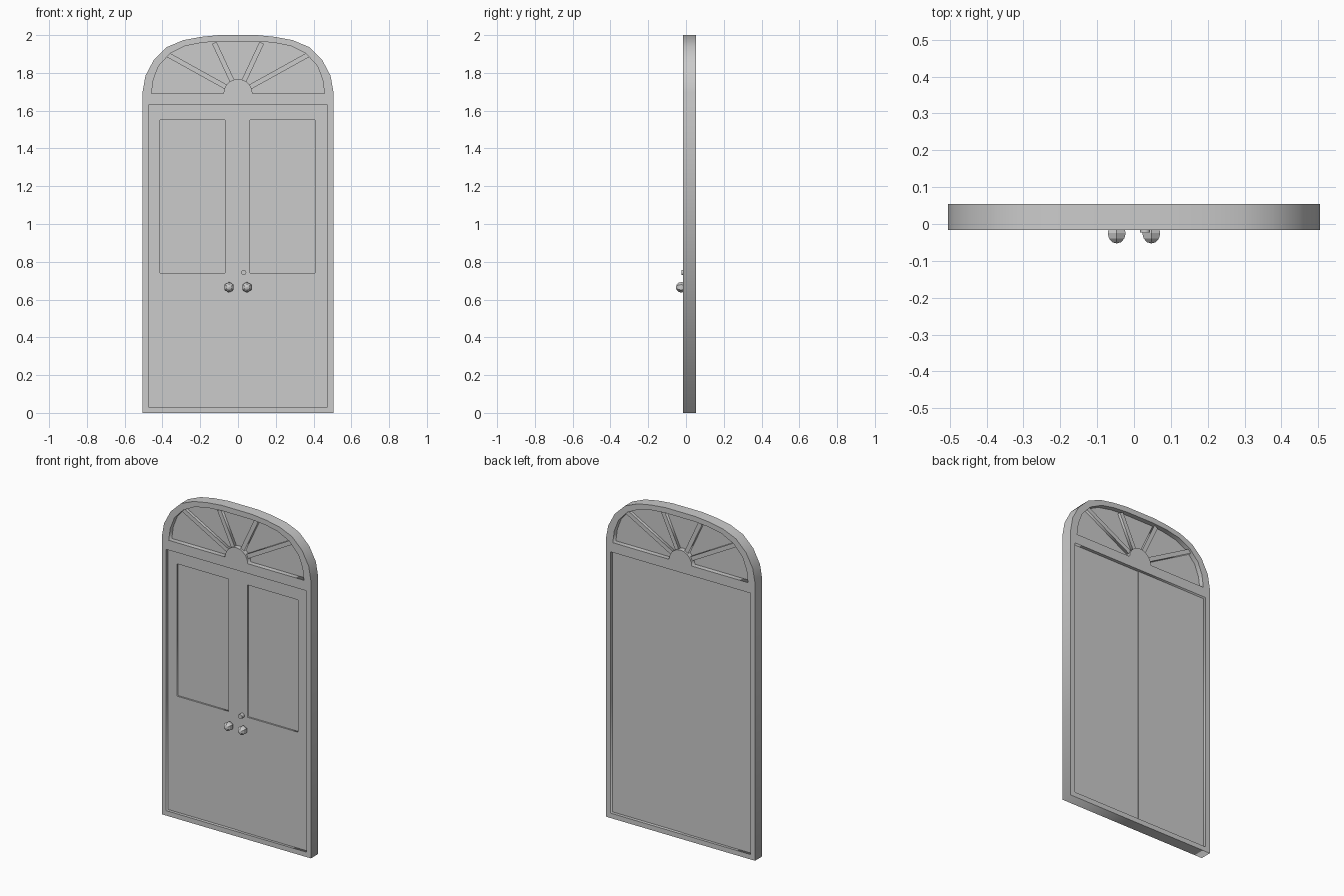
import bpy, bmesh, math
from mathutils import Matrix

if "Cube" in bpy.data.objects:
    bpy.data.objects.remove(bpy.data.objects["Cube"])

FRONT, BACK = -0.016, 0.054


def panel(name, loops, y0, y1):
    """Solid plate from x/z outlines (first outer, the rest holes), y0 to y1."""
    cu = bpy.data.curves.new(name, 'CURVE')
    cu.dimensions = '2D'
    cu.fill_mode = 'BOTH'
    cu.extrude = (y1 - y0) / 2
    for pts in loops:
        s = cu.splines.new('POLY')
        s.points.add(len(pts) - 1)
        for p, (x, z) in zip(s.points, pts):
            p.co = (x, z, 0, 1)
        s.use_cyclic_u = True
    tmp = bpy.data.objects.new(name + "_curve", cu)
    bpy.context.collection.objects.link(tmp)
    bpy.context.view_layer.update()
    me = bpy.data.meshes.new_from_object(tmp.evaluated_get(bpy.context.evaluated_depsgraph_get()))
    bpy.data.objects.remove(tmp)
    me.transform(Matrix.Translation((0, (y0 + y1) / 2, 0)) @ Matrix.Rotation(math.pi / 2, 4, 'X'))
    bm = bmesh.new()
    bm.from_mesh(me)
    bmesh.ops.remove_doubles(bm, verts=bm.verts, dist=1e-5)
    bmesh.ops.recalc_face_normals(bm, faces=bm.faces)
    bm.to_mesh(me)
    bm.free()
    me.name = name
    me.materials.clear()
    ob = bpy.data.objects.new(name, me)
    bpy.context.collection.objects.link(ob)
    return ob


def rect(x0, x1, z0, z1):
    return [(x0, z0), (x1, z0), (x1, z1), (x0, z1)]


def arch(half):
    """Mirror the right half of an arch to run from right to left."""
    return half + [(-x, z) for x, z in reversed(half)]


outer = arch([(0.505, 1.70), (0.49, 1.785), (0.445, 1.87), (0.376, 1.937),
              (0.29, 1.973), (0.2, 1.99), (0.1, 2.0)])
inner = arch([(0.458, 1.69), (0.448, 1.765), (0.42, 1.837), (0.36, 1.902),
              (0.28, 1.942), (0.19, 1.96), (0.1, 1.967)])
hub = [(-0.077 * math.cos(a), 1.69 + 0.077 * math.sin(a))
       for a in [math.pi * i / 10 for i in range(11)]]

# Arched frame with fanlight and doorway openings
panel("door_frame", [[(-0.505, 0), (0.505, 0)] + outer, inner + hub,
                     rect(-0.475, 0.475, 0.03, 1.63)], FRONT, BACK)

# Fanlight glass and radial bars
panel("fanlight_glass", [inner], 0.014, 0.024)
for i, (deg, length) in enumerate([(29, 0.425), (65, 0.297), (115, 0.297), (151, 0.425)]):
    a, w = math.radians(deg), 0.013
    c, s = math.cos(a), math.sin(a)
    pts = [(r * c - t * s, 1.69 + r * s + t * c)
           for r, t in [(0.07, -w), (length, -w), (length, w), (0.07, w)]]
    panel(f"fanlight_bar_{i + 1}", [pts], -0.004, 0.042)

# Two door leaves, each with a recessed window panel on the front
for side, x0, x1, wx0, wx1, y in [("left", -0.475, 0, -0.414, -0.068, 0.003),
                                  ("right", 0, 0.475, 0.064, 0.408, 0.0)]:
    leaf = rect(x0, x1, 0.03, 1.63)
    panel(f"{side}_door_face", [leaf, rect(wx0, wx1, 0.74, 1.55)], y, y + 0.01)
    panel(f"{side}_door_back", [leaf], y + 0.01, y + 0.034)

    # Faceted knob
    me = bpy.data.meshes.new(f"{side}_knob")
    bm = bmesh.new()
    bmesh.ops.create_uvsphere(bm, u_segments=6, v_segments=6, radius=0.028)
    bm.transform(Matrix.Translation((-0.047 if side == "left" else 0.047, -0.025, 0.665))
                 @ Matrix.Rotation(math.pi / 2, 4, 'X'))
    bm.to_mesh(me)
    bm.free()
    bpy.context.collection.objects.link(bpy.data.objects.new(f"{side}_knob", me))

# Round lock above the right knob
lock = [(0.03 + 0.014 * math.cos(a), 0.743 + 0.014 * math.sin(a))
        for a in [math.tau * i / 12 for i in range(12)]]
panel("lock_cylinder", [lock], -0.023, 0.005)
